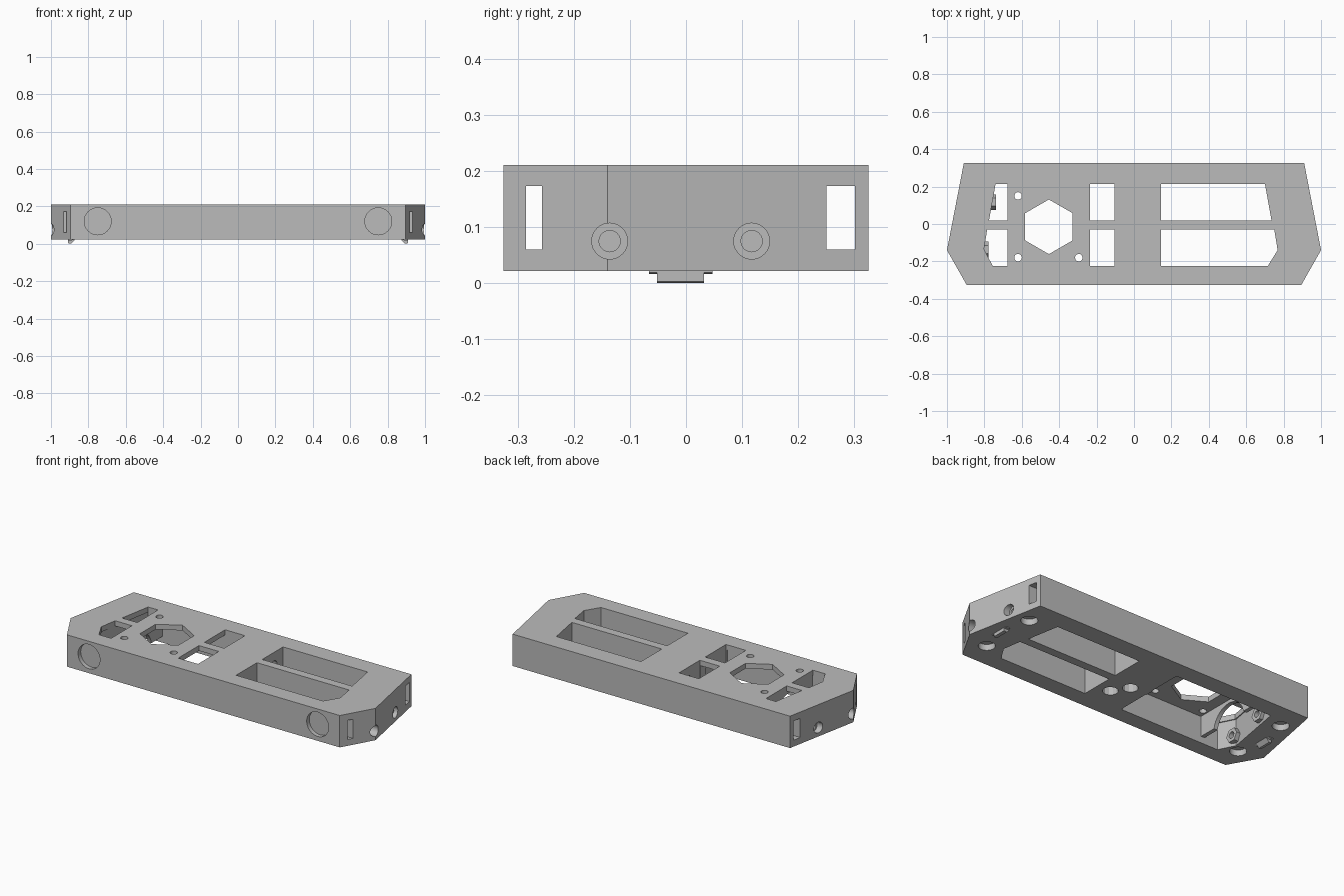
import bpy, bmesh, math
from mathutils import Matrix, Vector

if "Cube" in bpy.data.objects:
    bpy.data.objects.remove(bpy.data.objects["Cube"])

grey = bpy.data.materials.new("plain_grey")
grey.use_nodes = True
grey.diffuse_color = (0.5, 0.5, 0.5, 1)
grey.node_tree.nodes["Principled BSDF"].inputs["Base Color"].default_value = (0.5, 0.5, 0.5, 1)

BOTTOM, TOP, PLATE = 0.022, 0.211, 0.18


def make(name, bm):
    bmesh.ops.recalc_face_normals(bm, faces=bm.faces)
    mesh = bpy.data.meshes.new(name)
    bm.to_mesh(mesh)
    bm.free()
    mesh.materials.append(grey)
    ob = bpy.data.objects.new(name, mesh)
    bpy.context.collection.objects.link(ob)
    return ob


def prism(name, outline, z0, z1):
    """Extrude a plan outline between two heights."""
    bm = bmesh.new()
    face = bm.faces.new([bm.verts.new((x, y, z0)) for x, y in outline])
    ext = bmesh.ops.extrude_face_region(bm, geom=[face])
    verts = [v for v in ext["geom"] if isinstance(v, bmesh.types.BMVert)]
    bmesh.ops.translate(bm, verts=verts, vec=(0, 0, z1 - z0))
    return make(name, bm)


def rect(x0, x1, y0, y1):
    return [(x0, y0), (x1, y0), (x1, y1), (x0, y1)]


def rod(name, centre, radius, length, axis="Z", sides=32):
    turn = {"X": Matrix.Rotation(math.pi / 2, 4, "Y"),
            "Y": Matrix.Rotation(math.pi / 2, 4, "X"),
            "Z": Matrix.Identity(4)}[axis]
    bm = bmesh.new()
    bmesh.ops.create_cone(bm, cap_ends=True, segments=sides, radius1=radius,
                          radius2=radius, depth=length,
                          matrix=Matrix.Translation(Vector(centre)) @ turn)
    return make(name, bm)


def cut(target, cutters):
    bpy.context.view_layer.objects.active = target
    for c in cutters:
        mod = target.modifiers.new("cut", "BOOLEAN")
        mod.operation, mod.solver, mod.object = "DIFFERENCE", "EXACT", c
        bpy.ops.object.modifier_apply(modifier=mod.name)
        bpy.data.objects.remove(c)


# Main body
body = prism("body", [(-0.91, 0.325), (-1, -0.14), (-0.895, -0.325),
                      (0.895, -0.325), (1, -0.14), (0.91, 0.325)], BOTTOM, TOP)

# Openings through the top, and the hollow under the hexagon
windows = [
    [(-0.74, 0.215), (-0.675, 0.215), (-0.675, 0.02), (-0.775, 0.02)],
    [(-0.785, -0.03), (-0.675, -0.03), (-0.675, -0.225), (-0.755, -0.225), (-0.802, -0.135)],
    rect(-0.235, -0.105, 0.02, 0.215),
    rect(-0.235, -0.105, -0.225, -0.03),
    [(0.145, 0.215), (0.7, 0.215), (0.735, 0.02), (0.145, 0.02)],
    [(0.145, -0.03), (0.75, -0.03), (0.768, -0.14), (0.715, -0.225), (0.145, -0.225)],
]
cutters = [prism("cutter", w, -0.1, 0.4) for w in windows]
cutters.append(prism("cutter", [(-0.11, 0.22), (-0.745, 0.22), (-0.808, -0.135),
                                (-0.76, -0.23), (-0.11, -0.23)], -0.1, PLATE))
cutters.append(rod("cutter", (-0.455, -0.015, 0.2), 0.146, 0.2, sides=6))
for x, y in [(-0.62, 0.15), (-0.62, -0.18), (-0.295, -0.18)]:
    cutters.append(rod("cutter", (x, y, 0.2), 0.02, 0.2, sides=20))

# Long channels inside the front and back walls
for y0, y1 in [(-0.285, -0.257), (0.25, 0.301)]:
    cutters.append(prism("cutter", rect(-1.2, 1.2, y0, y1), 0.06, 0.173))

for side in (-1, 1):
    # Shallow round recesses in the front
    cutters.append(rod("cutter", (side * 0.75, -0.325, 0.12), 0.072, 0.05, "Y", 48))
    # Counterbored bolt holes in the ends
    for y in (-0.136, 0.117):
        cutters.append(rod("cutter", (side * 1.05, y, 0.075), 0.032, 0.26, "X"))
        cutters.append(rod("cutter", (side * 0.9, y, 0.075), 0.019, 0.4, "X", 24))
    # Round foot sockets underneath
    for y in (-0.175, 0.17):
        cutters.append(rod("cutter", (side * 0.855, y, BOTTOM), 0.045, 0.07))

# Sockets and wire passage in the centre block
for x, y in [(0.06, -0.12), (0, -0.03)]:
    cutters.append(rod("cutter", (x, y, BOTTOM), 0.042, 0.12, sides=12))
cutters.append(rod("cutter", (0.02, 0.13, 0.13), 0.03, 0.3, "X", 24))
cut(body, cutters)

# Arched rib across the hollow
rib = prism("arched_rib", rect(-0.672, -0.648, -0.228, 0.218), 0.06, PLATE + 0.005)
cut(rib, [rod("cutter", (-0.66, -0.005, 0.04), 0.12, 0.2, "X", 40)])

# Hollow bosses on the inner end wall
for label, y, x in [("front", -0.136, -0.792), ("back", 0.117, -0.752)]:
    boss = rod(label + "_bolt_boss", (x - 0.005, y, 0.075), 0.042, 0.04, "X", 6)
    cut(boss, [rod("cutter", (x, y, 0.075), 0.019, 0.2, "X", 24)])


# Small wedge catches under each end
def catch(name, side, y0, y1, depth):
    bm = bmesh.new()
    low = BOTTOM - depth
    shape = [(0.91, BOTTOM + 0.005), (0.91, low + 0.003), (0.892, low), (0.868, BOTTOM + 0.005)]
    face = bm.faces.new([bm.verts.new((side * x, y0, z)) for x, z in shape])
    ext = bmesh.ops.extrude_face_region(bm, geom=[face])
    verts = [v for v in ext["geom"] if isinstance(v, bmesh.types.BMVert)]
    bmesh.ops.translate(bm, verts=verts, vec=(0, y1 - y0, 0))
    make(name, bm)


for label, side in (("right", -1), ("left", 1)):
    catch(label + "_catch", side, -0.052, 0.032, BOTTOM)
    catch(label + "_catch_base", side, -0.066, 0.047, 0.006)

# Smooth the round holes, keep edges sharp
for ob in bpy.context.scene.objects:
    ob.select_set(ob.type == "MESH")
bpy.context.view_layer.objects.active = body
bpy.ops.object.shade_smooth_by_angle(angle=math.radians(25))
